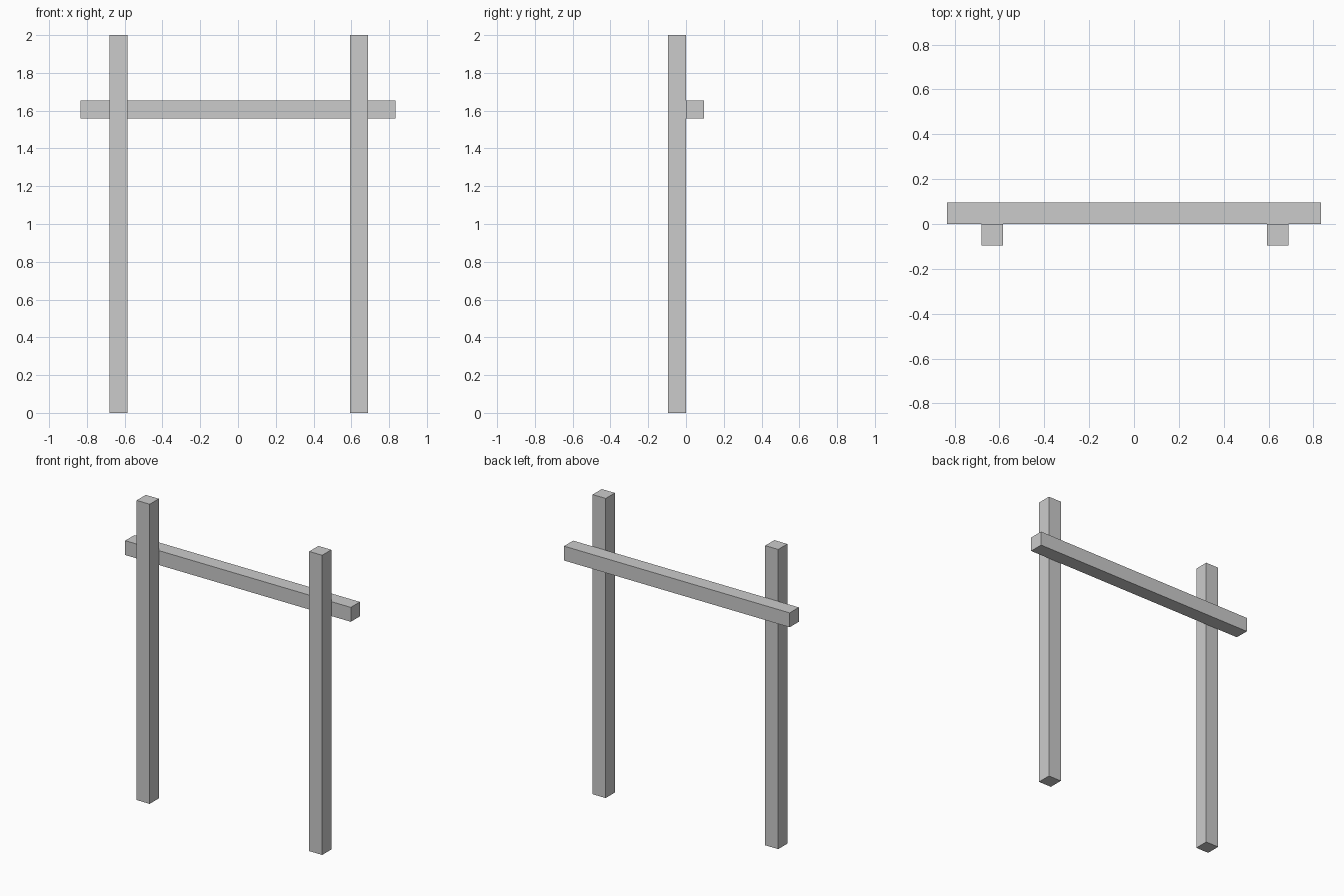
import bpy

if "Cube" in bpy.data.objects:
    bpy.data.objects.remove(bpy.data.objects["Cube"])

T = 0.096  # square timber thickness


def box(name, center, size):
    bpy.ops.mesh.primitive_cube_add(size=1, location=center)
    ob = bpy.context.object
    ob.name = ob.data.name = name
    ob.scale = size
    bpy.ops.object.transform_apply(location=False, rotation=False, scale=True)
    return ob


# Upright posts, in front of the rail
for name, x in (("left_post", -0.633), ("right_post", 0.641)):
    box(name, (x, -T / 2, 1.0), (T, T, 2.0))

# Horizontal rail fixed to the back of the posts
box("cross_rail", (0, T / 2, 1.606), (1.666, T, T))
